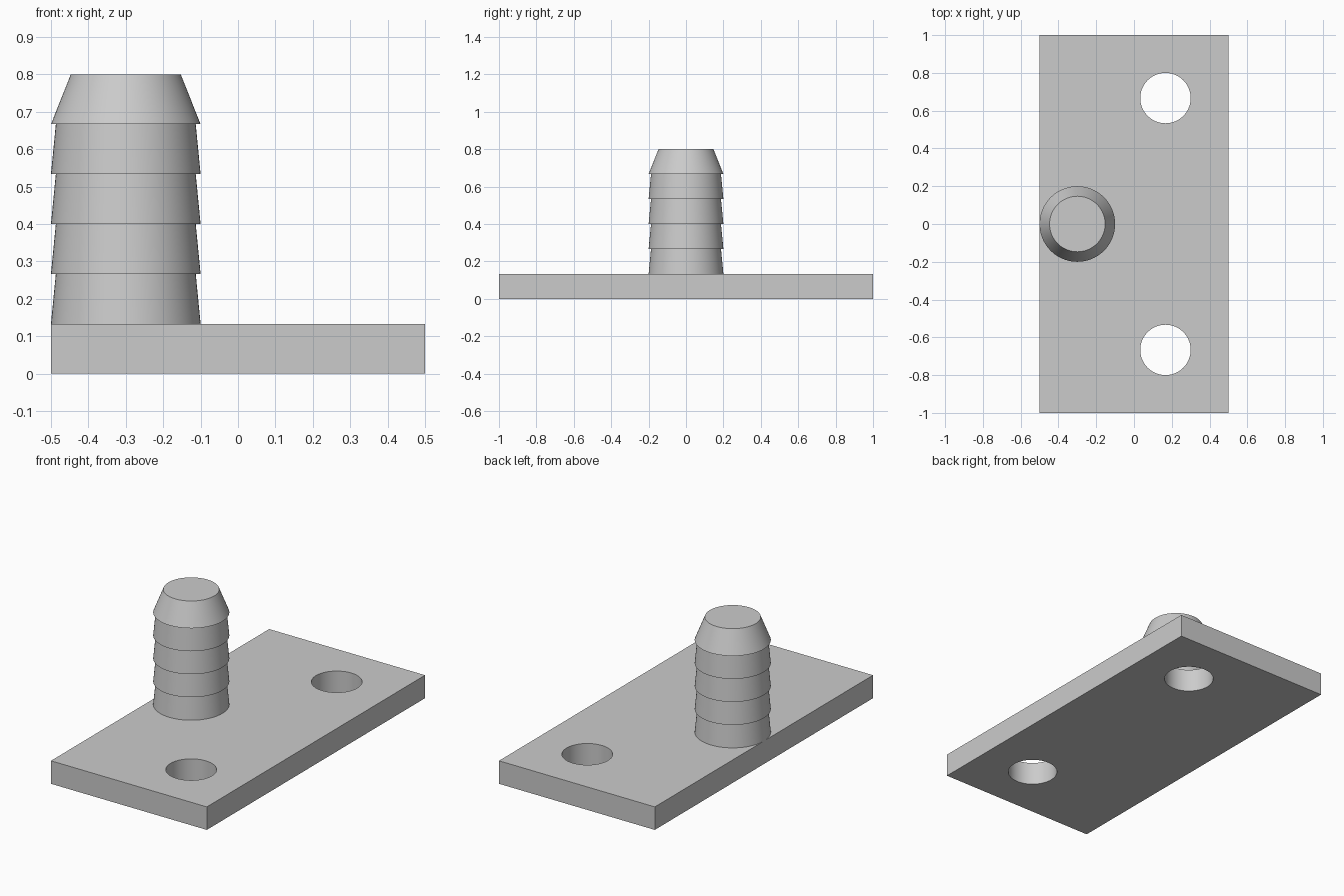
import bpy
import bmesh
import math

cube = bpy.data.objects.get("Cube")
if cube:
    bpy.data.objects.remove(cube, do_unlink=True)

UNIT = 2 / 15          # plate thickness and barb pitch
SEGMENTS = 96

grey = bpy.data.materials.new("plain grey")
grey.use_nodes = True
grey.diffuse_color = (0.6, 0.6, 0.6, 1)
grey.node_tree.nodes["Principled BSDF"].inputs["Base Color"].default_value = grey.diffuse_color


def make_object(name, bm):
    bmesh.ops.recalc_face_normals(bm, faces=bm.faces)
    mesh = bpy.data.meshes.new(name)
    bm.to_mesh(mesh)
    bm.free()
    mesh.materials.append(grey)
    obj = bpy.data.objects.new(name, mesh)
    bpy.context.collection.objects.link(obj)
    return obj


def lathe(name, profile, location):
    """Closed solid turned around z from (radius, height) points."""
    bm = bmesh.new()
    rings = []
    for radius, z in profile:
        ring = []
        for i in range(SEGMENTS):
            a = math.tau * i / SEGMENTS
            ring.append(bm.verts.new((radius * math.cos(a), radius * math.sin(a), z)))
        rings.append(ring)
    for low, high in zip(rings, rings[1:]):
        for i in range(SEGMENTS):
            j = (i + 1) % SEGMENTS
            bm.faces.new((low[i], low[j], high[j], high[i]))
    bm.faces.new(rings[0][::-1])
    bm.faces.new(rings[-1])
    obj = make_object(name, bm)
    obj.location = location
    return obj


def smooth(obj):
    bpy.ops.object.select_all(action="DESELECT")
    obj.select_set(True)
    bpy.context.view_layer.objects.active = obj
    bpy.ops.object.shade_smooth_by_angle(angle=math.radians(15))


# Mounting plate
bm = bmesh.new()
bmesh.ops.create_cube(bm, size=1)
bmesh.ops.scale(bm, vec=(1, 2, UNIT), verts=bm.verts)
bmesh.ops.translate(bm, vec=(0, 0, UNIT / 2), verts=bm.verts)
plate = make_object("mounting_plate", bm)

# Two screw holes
for side in (-1, 1):
    cutter = lathe("hole_cutter", [(UNIT, -UNIT), (UNIT, 2 * UNIT)], (1 / 6, side * 2 / 3, 0))
    cut = plate.modifiers.new("screw_hole", "BOOLEAN")
    cut.operation = "DIFFERENCE"
    cut.solver = "EXACT"
    cut.object = cutter
    bpy.context.view_layer.update()
    bpy.ops.object.select_all(action="DESELECT")
    bpy.context.view_layer.objects.active = plate
    bpy.ops.object.modifier_apply(modifier=cut.name)
    bpy.data.objects.remove(cutter, do_unlink=True)
smooth(plate)

# Barbed peg: four shallow barbs, then a tapered tip
profile = []
for barb in range(1, 5):
    profile += [(0.2, barb * UNIT), (0.187, (barb + 1) * UNIT)]
profile += [(0.2, 5 * UNIT), (0.147, 6 * UNIT)]
peg = lathe("barbed_peg", profile, (-0.3, 0, 0))
smooth(peg)
